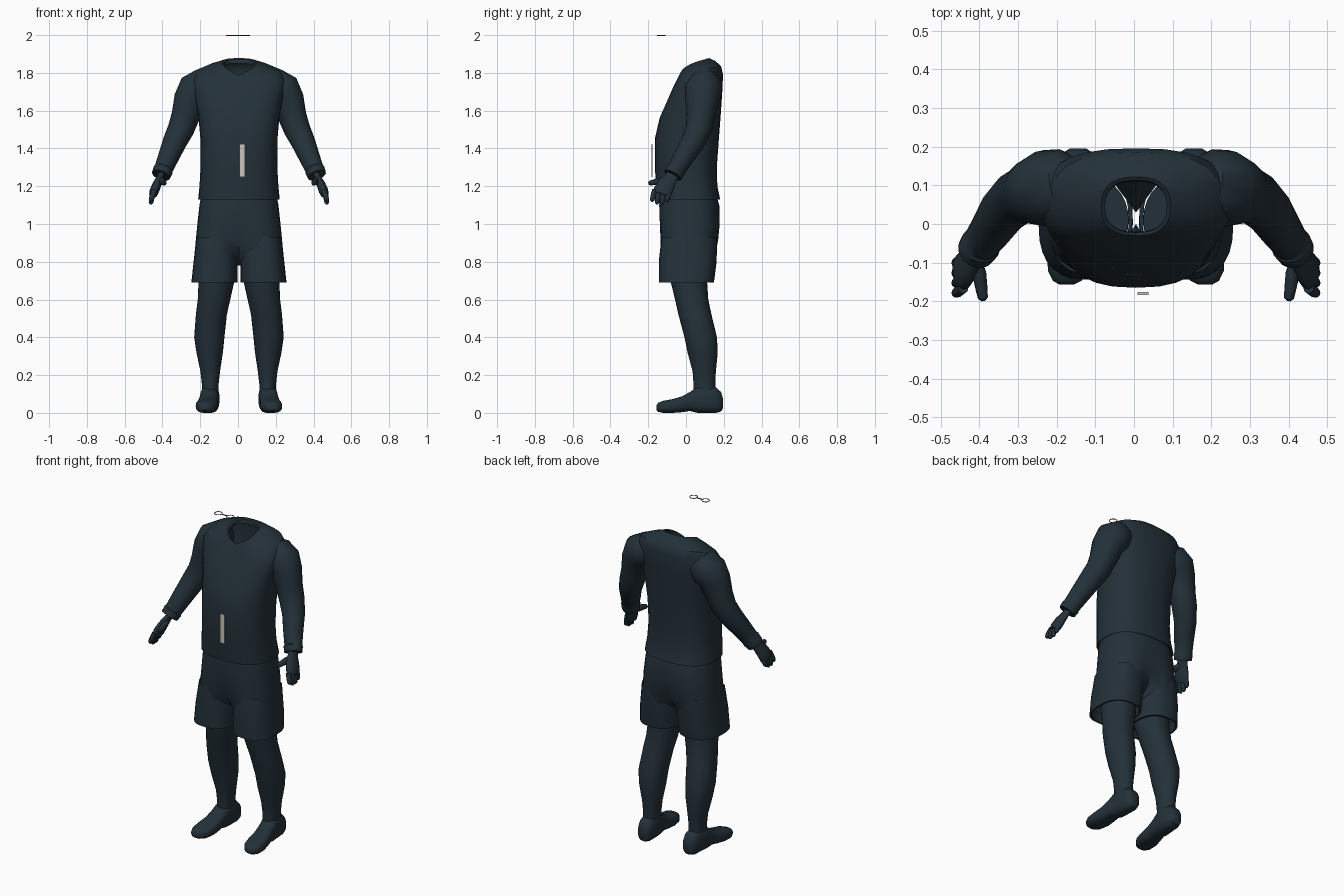
import bpy, bmesh, math
from mathutils import Vector

cube = bpy.data.objects.get("Cube")
if cube:
    bpy.data.objects.remove(cube, do_unlink=True)

SHIFT = 0.005  # body axis sits slightly off centre


def material(name, rgb):
    m = bpy.data.materials.new(name)
    m.use_nodes = True
    m.diffuse_color = (*rgb, 1)
    m.node_tree.nodes["Principled BSDF"].inputs["Base Color"].default_value = (*rgb, 1)
    return m


NAVY = material("dark slate cloth", (0.017, 0.030, 0.041))
PALE = material("pale grey", (0.60, 0.56, 0.50))


def power(v, n):
    return math.copysign(abs(v) ** (2 / n), v)


def ring(c, u, v, n=2, count=28):
    """Superellipse around c with half axes u and v."""
    c, u, v = Vector(c), Vector(u), Vector(v)
    angles = [math.tau * i / count for i in range(count)]
    return [c + u * power(math.cos(a), n) + v * power(math.sin(a), n) for a in angles]


def loft(name, rings, side=1, caps=True, mat=NAVY, angle=40):
    bm = bmesh.new()
    rows = [[bm.verts.new((p.x * side + SHIFT, p.y, p.z)) for p in r] for r in rings]
    for a, b in zip(rows, rows[1:]):
        for i in range(len(a)):
            j = (i + 1) % len(a)
            bm.faces.new((a[i], a[j], b[j], b[i]))
    if caps:
        bm.faces.new(rows[0])
        bm.faces.new(rows[-1])
    bmesh.ops.recalc_face_normals(bm, faces=bm.faces)
    me = bpy.data.meshes.new(name)
    bm.to_mesh(me)
    bm.free()
    ob = bpy.data.objects.new(name, me)
    bpy.context.collection.objects.link(ob)
    me.materials.append(mat)
    bpy.ops.object.select_all(action="DESELECT")
    ob.select_set(True)
    bpy.context.view_layer.objects.active = ob
    bpy.ops.object.shade_smooth_by_angle(angle=math.radians(angle))
    return ob


def level(z, cx, rx, front, back, n=2.3):
    """Horizontal ring between a front and a back y."""
    return ring((cx, (front + back) / 2, z), (rx, 0, 0), (0, (back - front) / 2, 0), n)


def tube(name, path, side, flat=1.0, count=20):
    """Round limb along points (x, y, z, radius); flat thins it sideways."""
    pts = [Vector(p[:3]) for p in path]
    rings = []
    for i, p in enumerate(pts):
        d = (pts[min(i + 1, len(pts) - 1)] - pts[max(i - 1, 0)]).normalized()
        u = d.cross(Vector((0, 1, 0))).normalized()
        v = d.cross(u)
        rings.append(ring(p, u * path[i][3] * flat, v * path[i][3], 2, count))
    return loft(name, rings, side)


# Shirt body: half width, front y, back y, front z, back z, up to the open neck
shirt = []
for rx, f, b, zf, zb in [
        (.208, -.146, .172, 1.135, 1.135), (.216, -.153, .181, 1.13, 1.13),
        (.209, -.158, .166, 1.2, 1.2), (.203, -.165, .163, 1.3, 1.3),
        (.204, -.165, .174, 1.45, 1.45), (.215, -.14, .184, 1.56, 1.58),
        (.24, -.1, .192, 1.65, 1.7), (.25, -.075, .196, 1.7, 1.79),
        (.222, -.057, .186, 1.735, 1.835), (.15, -.042, .155, 1.765, 1.863),
        (.09, -.03, .122, 1.785, 1.878), (.08, -.022, .113, 1.782, 1.872),
        (.08, -.02, .11, 1.755, 1.85)]:
    r = level(zf, 0, rx, f, b, 2.5)
    for p in r:
        p.z = zf + (zb - zf) * max(0, (p.y - f) / (b - f)) ** 0.4
    shirt.append(r)
loft("shirt_body", shirt, caps=False)

# Shorts: upper part with a crease deepening toward the crotch
shorts = []
for z, rx, f, b, dent in [
        (1.17, .195, -.135, .155, 0), (1.1, .209, -.142, .176, 0),
        (1.0, .22, -.144, .184, .06), (.92, .228, -.144, .18, .16),
        (.85, .234, -.144, .172, .35), (.78, .236, -.14, .16, .9)]:
    r = level(z, 0, rx, f, b, 2.6)
    for p in r:
        p.y -= (p.y - 0.015) * dent * math.exp(-(p.x / 0.06) ** 2)
    shorts.append(r)
loft("shorts_top", shorts, caps=False)

for side, tag in ((1, "left"), (-1, "right")):
    # Shorts leg with a turned-in hem
    loft("shorts_leg_" + tag, [
        level(.93, .118, .108, -.13, .165, 2.5), level(.8, .124, .116, -.144, .162, 2.6),
        level(.69, .13, .122, -.144, .148, 2.5), level(.69, .13, .112, -.134, .138, 2.5),
        level(.75, .127, .108, -.13, .14, 2.5)], side, caps=False)

    # Leg: height, centre x, half width, front y, back y
    loft("leg_" + tag, [level(*s, 2.1) for s in [
        (.85, .115, .096, -.1, .12), (.69, .12, .094, -.08, .112),
        (.6, .132, .086, -.058, .118), (.52, .146, .082, -.04, .135),
        (.4, .157, .08, -.008, .164), (.32, .155, .07, .008, .168),
        (.22, .152, .052, .035, .158), (.15, .152, .044, .04, .155),
        (.08, .152, .044, .04, .16)]], side)

    # Shoe: y, centre x, half width, bottom, top
    loft("shoe_" + tag, [ring((cx, y, (lo + hi) / 2), (w, 0, 0), (0, 0, (hi - lo) / 2), 2.6)
         for y, cx, w, lo, hi in [
        (.196, .15, .02, .025, .075), (.186, .15, .036, .008, .11),
        (.16, .151, .046, 0, .135), (.11, .153, .05, 0, .148),
        (.06, .157, .05, 0, .14), (.02, .161, .05, .01, .11),
        (-.02, .165, .054, .004, .088), (-.07, .17, .059, 0, .073),
        (-.12, .175, .053, 0, .064), (-.147, .178, .037, .006, .054),
        (-.157, .179, .018, .015, .04)]], side)

    # Sleeve and cuff
    tube("sleeve_" + tag, [
        (.15, .1, 1.735, .07), (.19, .098, 1.728, .096), (.23, .092, 1.705, .1),
        (.258, .085, 1.655, .088), (.283, .077, 1.57, .075), (.308, .067, 1.5, .07),
        (.342, .035, 1.43, .063), (.375, -.015, 1.35, .055), (.4, -.05, 1.29, .049),
        (.402, -.054, 1.285, .053), (.413, -.07, 1.258, .05)], side)

    # Palm, fingers and thumb
    tube("palm_" + tag, [
        (.4, -.05, 1.285, .034), (.418, -.08, 1.245, .036), (.434, -.105, 1.21, .047),
        (.448, -.122, 1.175, .05), (.455, -.13, 1.155, .042)], side, flat=.5)
    for i in range(4):
        y = -.088 - .026 * i
        tip = 1.118 - (.014 if i in (1, 2) else 0)
        tube(f"finger_{i + 1}_{tag}", [
            (.447, y, 1.18, .014), (.46, y - .009, 1.145, .0145),
            (.466, y - .013, tip + .008, .012), (.468, y - .014, tip, .005)], side, count=10)
    tube("thumb_" + tag, [
        (.418, -.09, 1.235, .018), (.405, -.13, 1.225, .019), (.4, -.165, 1.222, .016),
        (.396, -.192, 1.216, .013), (.395, -.199, 1.215, .005)], side, count=10)

    # Floating lens rim
    bpy.ops.mesh.primitive_torus_add(major_radius=.021, minor_radius=.0022, major_segments=24,
                                     minor_segments=6, location=(.04 * side, -.13, 1.998))
    rim = bpy.context.object
    rim.name = "lens_rim_" + tag
    rim.data.materials.append(NAVY)


def box(name, loc, size, mat):
    bpy.ops.mesh.primitive_cube_add(size=1, location=loc)
    ob = bpy.context.object
    ob.name = name
    ob.scale = size
    ob.data.materials.append(mat)


# Rim bridge and the pale strip in front of the shirt
box("rim_bridge", (0, -.13, 1.998), (.04, .004, .004), NAVY)
box("front_strip", (.023, -.18, 1.337), (.028, .007, .175), PALE)
